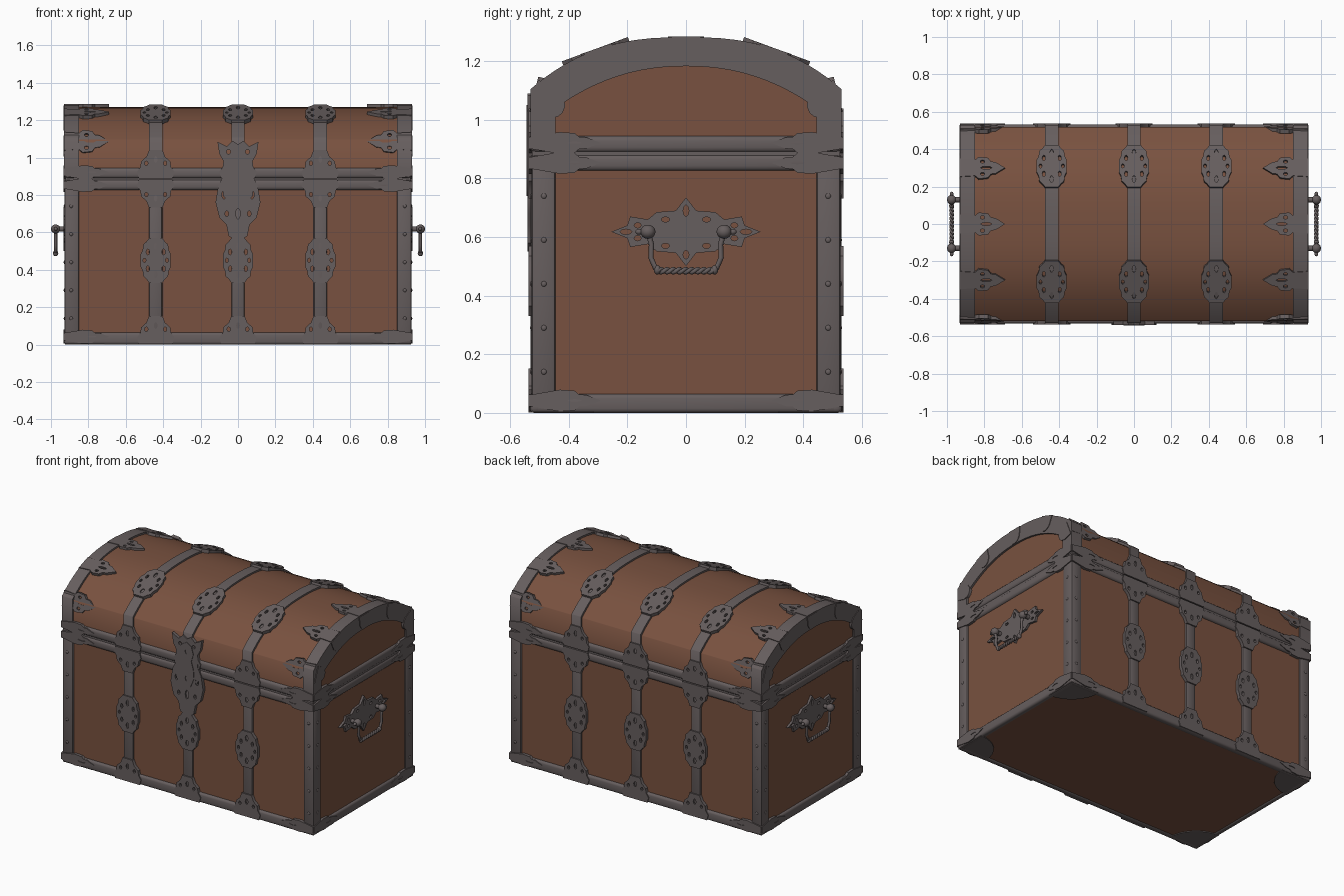
import bpy, bmesh, math
from mathutils import Vector, Matrix

if "Cube" in bpy.data.objects:
    bpy.data.objects.remove(bpy.data.objects["Cube"])


def material(name, col):
    m = bpy.data.materials.new(name)
    m.diffuse_color = (*col, 1)
    m.use_nodes = True
    m.node_tree.nodes["Principled BSDF"].inputs["Base Color"].default_value = m.diffuse_color
    return m


WOOD = material("brown_wood", (0.19, 0.083, 0.05))
METAL = material("grey_iron", (0.133, 0.112, 0.112))


def add(name, mesh, mat, angle=35):
    ob = bpy.data.objects.new(name, mesh)
    bpy.context.collection.objects.link(ob)
    if not mesh.materials:
        mesh.materials.append(mat)
    bpy.ops.object.select_all(action='DESELECT')
    ob.select_set(True)
    bpy.context.view_layer.objects.active = ob
    bpy.ops.object.shade_smooth_by_angle(angle=math.radians(angle))
    return ob


def to_mesh(bm, name):
    bmesh.ops.recalc_face_normals(bm, faces=bm.faces)
    me = bpy.data.meshes.new(name)
    bm.to_mesh(me)
    bm.free()
    return me


def box(name, lo, hi, mat=METAL, bevel=0.012, seg=2):
    lo, hi = Vector(lo), Vector(hi)
    bm = bmesh.new()
    bmesh.ops.create_cube(bm, size=1, matrix=Matrix.Translation((lo + hi) / 2) @ Matrix.Diagonal((*(hi - lo), 1)))
    if bevel:
        bmesh.ops.bevel(bm, geom=bm.edges[:], offset=bevel, segments=seg, profile=0.5, affect='EDGES')
    return add(name, to_mesh(bm, name), mat)


def strip(name, outer, inner, x0, x1, mat=METAL):
    """Rectangular tube following two (y, z) paths."""
    bm = bmesh.new()
    rows = [[bm.verts.new(p) for p in ((x0, *o), (x1, *o), (x1, *i), (x0, *i))] for o, i in zip(outer, inner)]
    for a, b in zip(rows, rows[1:]):
        for k in range(4):
            bm.faces.new((a[k], a[(k + 1) % 4], b[(k + 1) % 4], b[k]))
    bm.faces.new(rows[0])
    bm.faces.new(rows[-1])
    return add(name, to_mesh(bm, name), mat, 60)


def sym(half):
    return half + [(-x, y) for x, y in reversed(half) if x > 0]


def plate_mesh(name, outline, holes, t):
    """Pierced flat ornament lying on z = 0 with thickness t."""
    cu = bpy.data.curves.new(name, 'CURVE')
    cu.dimensions, cu.fill_mode, cu.extrude = '2D', 'BOTH', t / 2
    loops = [outline]
    for cx, cy, rx, ry in holes:
        for sx in ((1, -1) if cx else (1,)):
            loops.append([(sx * cx + rx * math.cos(a * math.pi / 4), cy + ry * math.sin(a * math.pi / 4)) for a in range(8)])
    for lp in loops:
        s = cu.splines.new('POLY')
        s.points.add(len(lp) - 1)
        for p, (x, y) in zip(s.points, lp):
            p.co = (x, y, 0, 1)
        s.use_cyclic_u = True
    ob = bpy.data.objects.new(name, cu)
    bpy.context.collection.objects.link(ob)
    me = bpy.data.meshes.new_from_object(ob.evaluated_get(bpy.context.evaluated_depsgraph_get()))
    bpy.data.objects.remove(ob)
    bm = bmesh.new()
    bm.from_mesh(me)
    bmesh.ops.remove_doubles(bm, verts=bm.verts, dist=1e-5)
    bmesh.ops.translate(bm, verts=bm.verts, vec=(0, 0, t / 2))
    return to_mesh(bm, name)


def place(name, mesh, loc, up, normal):
    v, n = Vector(up).normalized(), Vector(normal).normalized()
    ob = add(name, mesh, METAL)
    ob.matrix_world = Matrix.Translation(loc) @ Matrix((v.cross(n), v, n)).transposed().to_4x4()


def tube(name, pts, r):
    cu = bpy.data.curves.new(name, 'CURVE')
    cu.dimensions, cu.bevel_depth, cu.bevel_resolution, cu.use_fill_caps = '3D', r, 2, True
    s = cu.splines.new('POLY')
    s.points.add(len(pts) - 1)
    for p, c in zip(s.points, pts):
        p.co = (*c, 1)
    ob = bpy.data.objects.new(name, cu)
    bpy.context.collection.objects.link(ob)
    me = bpy.data.meshes.new_from_object(ob.evaluated_get(bpy.context.evaluated_depsgraph_get()))
    bpy.data.objects.remove(ob)
    add(name, me, METAL, 60)


def balls(name, items):
    bm = bmesh.new()
    for loc, scale in items:
        bmesh.ops.create_uvsphere(bm, u_segments=12, v_segments=8, radius=1,
                                  matrix=Matrix.Translation(loc) @ Matrix.Diagonal((*scale, 1)))
    add(name, to_mesh(bm, name), METAL, 60)


# Lid curve
X, Y, T = 0.93, 0.53, [math.sin(math.pi * (i / 28 - 0.5)) for i in range(29)]


def lid_z(y):
    return 1.105 + 0.177 * (1 - abs(y / Y) ** 2.6)


def lid_normal(y):
    return Vector((0, (lid_z(y - 0.01) - lid_z(y + 0.01)) / 0.02, 1)).normalized()


def lid_profile(off):
    return [(t * (Y - off), lid_z(t * Y) - off) for t in T]


# Wooden body and lid, with an iron lip in the seam
box("chest_body", (-0.917, -0.517, 0.006), (0.917, 0.517, 0.886), WOOD, 0)
wood = lid_profile(0.011)
strip("lid", wood, [(y, 0.886) for y, z in wood], -0.917, 0.917, WOOD)
box("seam_lip", (-0.923, -0.525, 0.87), (0.923, 0.525, 0.9), METAL, 0)

# Horizontal rails: base, body top, lid bottom
for part, z0, z1, bv in (("base", 0, 0.065, 0.015), ("body_top", 0.825, 0.883, 0.018), ("lid_bottom", 0.888, 0.946, 0.018)):
    for s in (-1, 1):
        ys, xs = sorted((s * 0.49, s * 0.533)), sorted((s * 0.89, s * X))
        box(part + "_rail_long", (-X, ys[0], z0), (X, ys[1], z1), METAL, bv, 3)
        box(part + "_rail_end", (xs[0], -Y, z0), (xs[1], Y, z1), METAL, bv, 3)

# Corner posts with rivets, and lid end arches
rivets = []
outer = [(-Y, 0.93)] + lid_profile(0) + [(Y, 0.93)]
inner = [(-0.445, 0.93)] + [(t * 0.445, 1.04 + 0.143 * (1 - abs(t) ** 2.2)) for t in T] + [(0.445, 0.93)]
for sx in (-1, 1):
    strip("lid_arch", outer, inner, *sorted((sx * 0.85, sx * X)))
    for sy in (-1, 1):
        xs, ys = sorted((sx * 0.85, sx * 0.928)), sorted((sy * 0.445, sy * 0.528))
        box("corner_post", (xs[0], ys[0], 0.03), (xs[1], ys[1], 0.85))
        for i in range(5):
            z = 0.14 + 0.15 * i
            rivets += [((sx * 0.926, sy * 0.485, z), (0.006, 0.01, 0.01)), ((sx * 0.892, sy * 0.526, z), (0.01, 0.006, 0.01))]
balls("rivets", rivets)

# Ornament shapes
quarter = [(0.035, 0.12), (0.05, 0.1), (0.066, 0.085), (0.07, 0.055), (0.08, 0.035)]
medallion = plate_mesh("medallion", sym(quarter + [(x, -y) for x, y in reversed(quarter)]),
                       [(0, 0.075, 0.01, 0.02), (0, -0.075, 0.01, 0.02), (0.042, 0.045, 0.009, 0.016),
                        (0.042, -0.045, 0.009, 0.016), (0.06, 0, 0.008, 0.012)], 0.022)
fan = plate_mesh("fan", sym([(0.09, 0), (0.1, 0.035), (0.082, 0.06), (0.078, 0.09), (0.05, 0.115), (0.036, 0.15)]),
                 [(0, 0.1, 0.01, 0.018), (0.05, 0.08, 0.009, 0.012)], 0.022)
leaf_half = [(0.05, 0), (0.045, 0.08), (0.062, 0.1), (0.056, 0.15), (0.035, 0.165), (0.032, 0.19), (0, 0.24)]
leaf = plate_mesh("leaf", sym(leaf_half), [(0, 0.14, 0.008, 0.03), (0.035, 0.12, 0.009, 0.012)], 0.022)
small_leaf = plate_mesh("small_leaf", sym([(0.02, 0)] + [(x * 0.6, y) for x, y in leaf_half[2:]]), [(0, 0.15, 0.005, 0.025)], 0.02)
clamp = plate_mesh("clamp", sym([(0.052, 0), (0.046, 0.06), (0.03, 0.085), (0.012, 0.095)]), [], 0.02)

# Three straps around the chest with ornaments
path = [(-Y, 0.9)] + lid_profile(0) + [(Y, 0.9)]
under = [(-0.51, 0.9)] + lid_profile(0.02) + [(0.51, 0.9)]
for x in (-0.44, 0, 0.44):
    strip("lid_strap", path, under, x - 0.035, x + 0.035)
    for s in (-1, 1):
        ys, n = sorted((s * 0.5, s * 0.53)), (0, s, 0)
        box("body_strap", (x - 0.035, ys[0], 0.03), (x + 0.035, ys[1], 0.85), METAL, 0.01)
        place("strap_medallion", medallion, (x, s * 0.516, 0.45), (0, 0, 1), n)
        place("base_fan", fan, (x, s * 0.516, 0.002), (0, 0, 1), n)
        place("body_fan", fan, (x, s * 0.516, 0.882), (0, 0, -1), n)
        place("lid_fan", fan, (x, s * 0.516, 0.889), (0, 0, 1), n)
        ln = lid_normal(s * 0.31)
        place("lid_medallion", medallion, Vector((x, s * 0.31, lid_z(0.31))) - ln * 0.019, ln.cross((1, 0, 0)), ln)

# Leaves and clamps at the lid ends, rail corners and underside
foot = plate_mesh("foot", [(0, 0)] + [(0.21 * math.cos(a * math.pi / 16), 0.21 * math.sin(a * math.pi / 16)) for a in range(9)], [], 0.006)
for sx in (-1, 1):
    for y in (-0.3, 0, 0.3):
        ln = lid_normal(y)
        p = Vector((sx * X, y, lid_z(y)))
        place("lid_leaf", leaf, p - ln * 0.019, (-sx, 0, 0), ln)
        place("lid_end_clamp", clamp, (sx * 0.914, y, lid_z(y) - 0.003), -ln, (sx, 0, 0))
    for sy in (-1, 1):
        n = Vector((0, sy * 0.97, 0.25)).normalized()
        place("lid_corner_leaf", leaf, Vector((sx * X, sy * Y, 1.09)) - n * 0.033, (-sx, 0, 0), n)
        place("lid_corner_clamp", clamp, (sx * 0.914, sy * 0.505, 1.07), (0, -sy, -0.4), (sx, 0, 0))
        for z in (0.042, 0.853, 0.921):
            place("front_back_small_leaf", small_leaf, (sx * X, sy * 0.517, z), (-sx, 0, 0), (0, sy, 0))
            place("end_small_leaf", small_leaf, (sx * 0.914, sy * Y, z), (0, -sy, 0), (sx, 0, 0))
        up = (0, -sy, 0) if sx * sy < 0 else (-sx, 0, 0)
        place("base_corner_plate", foot, (sx * 0.925, sy * 0.525, 0.007), up, (0, 0, -1))

# Lock on the front
lock = plate_mesh("lock", sym([(0, 1.07), (0.03, 1.09), (0.06, 1.06), (0.11, 1.085), (0.1, 1.02), (0.078, 0.98), (0.08, 0.9),
                               (0.105, 0.85), (0.12, 0.76), (0.1, 0.68), (0.062, 0.64), (0.05, 0.58), (0, 0.55)]),
                  [(0.05, 1.03, 0.012, 0.012), (0, 0.7, 0.012, 0.03), (0.075, 0.8, 0.012, 0.022), (0.06, 0.7, 0.01, 0.015)], 0.023)
place("lock_plate", lock, (0, -0.517, 0), (0, 0, 1), (0, -1, 0))
hasp = plate_mesh("hasp", sym([(0, 1.05), (0.035, 1.03), (0.05, 0.98), (0.035, 0.93), (0.05, 0.88), (0.055, 0.82), (0.03, 0.76), (0, 0.74)]),
                  [(0, 0.99, 0.01, 0.02), (0, 0.81, 0.009, 0.02)], 0.012)
place("lock_hasp", hasp, (0, -0.532, 0), (0, 0, 1), (0, -1, 0))

# Handles on both ends
top = [(0, 0.735), (0.035, 0.69), (0.1, 0.685), (0.13, 0.66), (0.19, 0.67), (0.2, 0.64), (0.255, 0.618)]
escutcheon = plate_mesh("escutcheon", sym(top + [(x, 1.236 - z) for x, z in reversed(top[:-1])]),
                        [(0, 0.69, 0.01, 0.02), (0, 0.54, 0.01, 0.015), (0.205, 0.618, 0.02, 0.009), (0.165, 0.64, 0.012, 0.009),
                         (0.165, 0.596, 0.012, 0.009), (0.07, 0.66, 0.014, 0.009), (0.07, 0.57, 0.014, 0.009)], 0.016)
for s in (-1, 1):
    place("handle_plate", escutcheon, (s * 0.916, 0, 0), (0, 0, 1), (s, 0, 0))
    knobs = []
    for sy in (-1, 1):
        tube("handle_post", [(s * 0.92, sy * 0.13, 0.618), (s * 0.975, sy * 0.13, 0.618)], 0.014)
        tube("handle_arm", [(s * 0.975, sy * y, z) for y, z in ((0.13, 0.618), (0.118, 0.575), (0.12, 0.53), (0.105, 0.495), (0.085, 0.485))], 0.009)
        knobs += [((s * 0.975, sy * 0.13, 0.618), (0.025, 0.026, 0.024)), ((s * 0.975, sy * 0.16, 0.618), (0.01, 0.013, 0.01)),
                  ((s * 0.975, sy * 0.098, 0.488), (0.014, 0.012, 0.016))]
    balls("handle_knobs", knobs)
    for ph in (0, math.pi):
        tube("handle_twist", [(s * 0.975 + 0.006 * math.cos(ph + i * 0.6), -0.095 + 0.19 * i / 48,
                               0.485 + 0.006 * math.sin(ph + i * 0.6)) for i in range(49)], 0.007)
